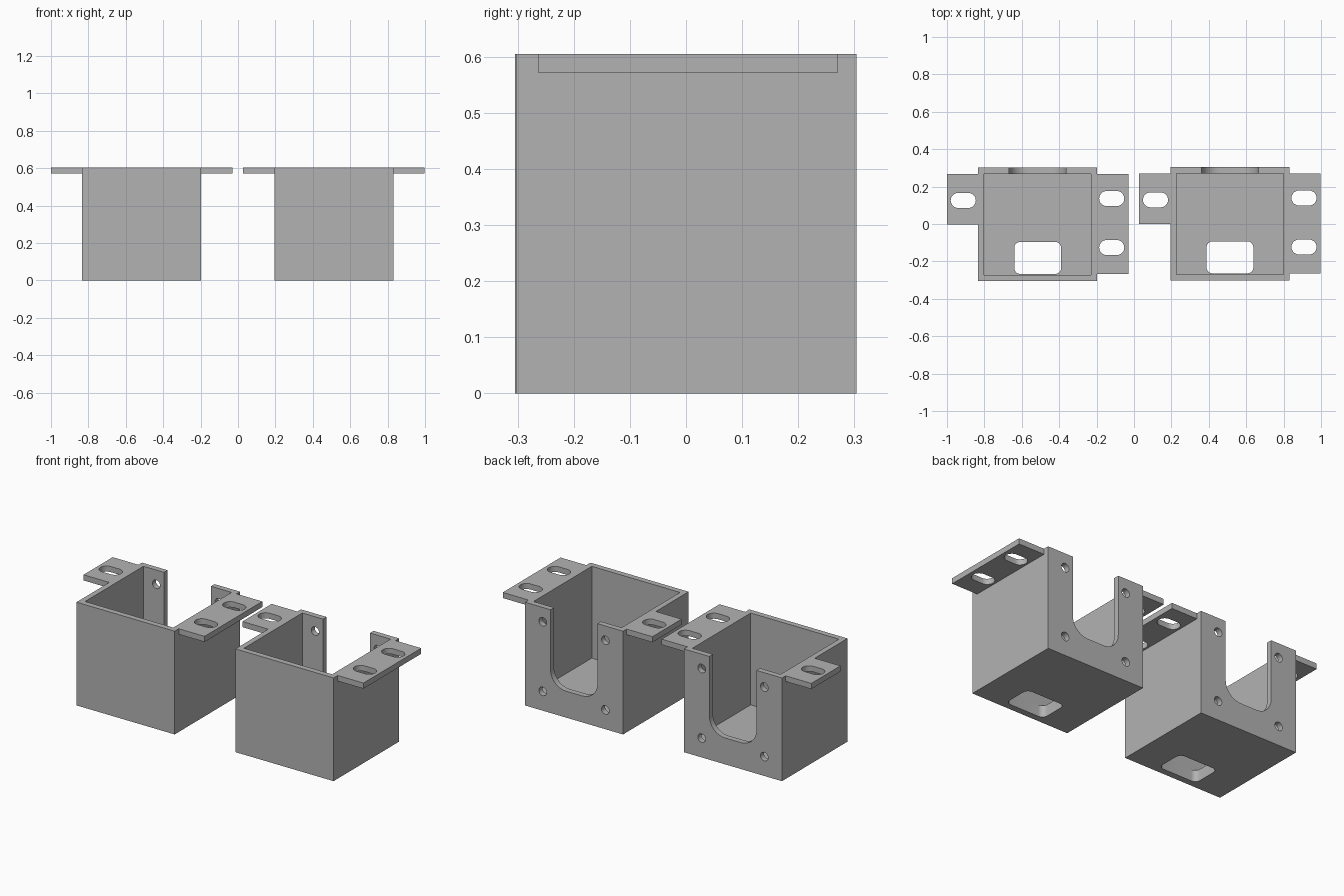
import bpy, bmesh, math
from mathutils import Matrix

if "Cube" in bpy.data.objects:
    bpy.data.objects.remove(bpy.data.objects["Cube"])

grey = bpy.data.materials.new("plain grey")
grey.diffuse_color = (0.45, 0.45, 0.45, 1)
grey.use_nodes = True
grey.node_tree.nodes["Principled BSDF"].inputs["Base Color"].default_value = grey.diffuse_color

H = 0.605      # bracket height
WALL = 0.033   # wall and flange thickness
FLOOR = 0.067  # floor thickness
HX, HY = 0.318, 0.303


def prism(name, w, h, depth, r=0.0, seg=10, centre=(0, 0, 0), upright=False):
    """Rounded rectangle w x h extruded by depth; upright makes it face y."""
    pts = []
    if r:
        for i, (sx, sy) in enumerate([(1, 1), (-1, 1), (-1, -1), (1, -1)]):
            for k in range(seg + 1):
                a = math.pi / 2 * (i + k / seg)
                pts.append((sx * (w / 2 - r) + r * math.cos(a),
                            sy * (h / 2 - r) + r * math.sin(a)))
    else:
        pts = [(w/2, h/2), (-w/2, h/2), (-w/2, -h/2), (w/2, -h/2)]
    bm = bmesh.new()
    face = bm.faces.new([bm.verts.new((x, y, -depth / 2)) for x, y in pts])
    top = bmesh.ops.extrude_face_region(bm, geom=[face])["geom"]
    bmesh.ops.translate(bm, vec=(0, 0, depth),
                        verts=[v for v in top if isinstance(v, bmesh.types.BMVert)])
    bmesh.ops.remove_doubles(bm, verts=bm.verts, dist=1e-5)
    if upright:
        bmesh.ops.rotate(bm, matrix=Matrix.Rotation(math.pi / 2, 3, 'X'), verts=bm.verts)
    bmesh.ops.translate(bm, vec=centre, verts=bm.verts)
    bmesh.ops.recalc_face_normals(bm, faces=bm.faces)
    me = bpy.data.meshes.new(name)
    bm.to_mesh(me)
    bm.free()
    ob = bpy.data.objects.new(name, me)
    bpy.context.collection.objects.link(ob)
    return ob


def block(name, x0, x1, y0, y1, z0, z1, r=0.0):
    return prism(name, x1 - x0, y1 - y0, z1 - z0, r,
                 centre=((x0 + x1) / 2, (y0 + y1) / 2, (z0 + z1) / 2))


def combine(ob, other, op):
    m = ob.modifiers.new(op, 'BOOLEAN')
    m.operation, m.object, m.solver = op, other, 'EXACT'
    bpy.context.view_layer.objects.active = ob
    bpy.ops.object.modifier_apply(modifier=m.name)
    bpy.data.objects.remove(other)


# Open-topped box with mounting flanges
bracket = block("left_bracket", -HX, HX, -HY, HY, 0, H)
combine(bracket, block("left_flange", -0.485, -HX + 0.01, 0, 0.27, H - WALL, H), 'UNION')
combine(bracket, block("right_flange", HX - 0.01, 0.485, -0.265, 0.27, H - WALL, H), 'UNION')
combine(bracket, block("cavity", -0.286, 0.286, -0.27, 0.27, FLOOR, 1), 'DIFFERENCE')

# Cable opening in the floor
combine(bracket, block("floor_hole", -0.125, 0.125, -0.265, -0.094, -0.1, 0.2, 0.032),
        'DIFFERENCE')

# U-shaped opening in the back wall
combine(bracket, prism("back_opening", 0.305, 0.85, 0.15, 0.1,
                       centre=(0, 0.32, 0.155 + 0.425), upright=True), 'DIFFERENCE')

# Screw holes around the opening
for x in (-0.203, 0.203):
    for z in (0.113, 0.521):
        combine(bracket, prism("screw_hole", 0.05, 0.05, 0.15, 0.0249, 6,
                               centre=(x, 0.3, z), upright=True), 'DIFFERENCE')

# Slots in the flanges
for x, y in ((-0.398, 0.128), (0.396, 0.138), (0.396, -0.124)):
    combine(bracket, prism("slot", 0.134, 0.08, 0.2, 0.0399, 8, centre=(x, y, H)),
            'DIFFERENCE')

bracket.data.materials.clear()
bracket.data.materials.append(grey)
for p in bracket.data.polygons:
    p.material_index = 0
bpy.ops.object.select_all(action='DESELECT')
bracket.select_set(True)
bpy.context.view_layer.objects.active = bracket
bpy.ops.object.shade_smooth_by_angle(angle=math.radians(30))

# Second identical bracket beside the first
twin = bracket.copy()
twin.name = "right_bracket"
bpy.context.collection.objects.link(twin)
bracket.location = (-0.515, -0.002, 0)
twin.location = (0.515 - 0.002, 0.001, 0)
